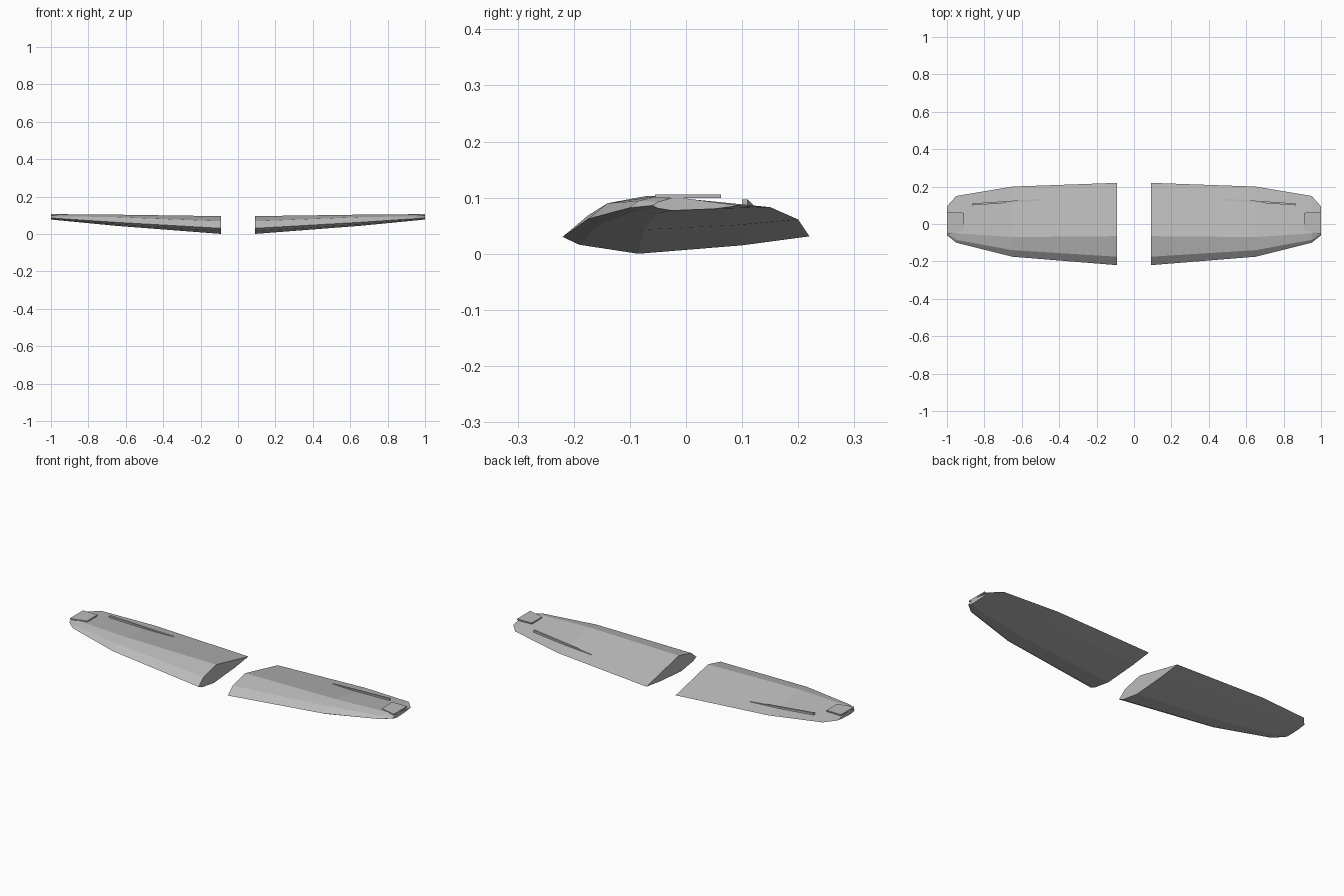
import bpy
import bmesh

cube = bpy.data.objects.get("Cube")
if cube:
    bpy.data.objects.remove(cube)

# Single plain finish
grey = bpy.data.materials.new("light_grey")
grey.use_nodes = True
colour = (0.5, 0.5, 0.5, 1)
grey.diffuse_color = colour
grey.node_tree.nodes["Principled BSDF"].inputs["Base Color"].default_value = colour


def loft(name, rings):
    """Skin matching closed rings, cap both ends and mirror across x."""
    bm = bmesh.new()
    loops = [[bm.verts.new(p) for p in ring] for ring in rings]
    n = len(loops[0])
    for a, b in zip(loops, loops[1:]):
        for i in range(n):
            j = (i + 1) % n
            bm.faces.new((a[i], a[j], b[j], b[i]))
    bm.faces.new(loops[0])
    bm.faces.new(loops[-1])
    bmesh.ops.recalc_face_normals(bm, faces=bm.faces)
    mesh = bpy.data.meshes.new(name)
    bm.to_mesh(mesh)
    bm.free()
    mesh.materials.append(grey)
    obj = bpy.data.objects.new(name, mesh)
    bpy.context.collection.objects.link(obj)
    obj.modifiers.new("mirror", "MIRROR").use_mirror_merge = False
    return obj


def section(x, *profile):
    return [(x, y, z) for y, z in profile]


# Wing panels: leading edge, upper surface, trailing edge, lower surface
loft("wing_panels", [
    section(0.09, (-.22, .03), (-.175, .068), (-.065, .095), (.22, .031),
            (.10, .015), (-.085, 0), (-.19, .016)),
    section(0.65, (-.175, .062), (-.14, .09), (-.07, .103), (.20, .061),
            (.09, .051), (-.075, .043), (-.155, .052)),
    section(0.95, (-.10, .082), (-.085, .094), (-.05, .103), (.15, .083),
            (.06, .077), (-.05, .072), (-.085, .077)),
    section(1.0, (-.06, .086), (-.05, .092), (-.02, .101), (.095, .086),
            (.05, .080), (-.025, .077), (-.05, .081)),
])

# Tapered plates on the wing tips
outline = [(.91, -.032), (1.0, -.055), (1.0, .062), (.91, .06)]
loft("tip_plates", [[(x, y, z) for x, y in outline] for z in (.099, .106)])

# Slim rails rising out of the upper surface towards the tips
def rail_end(x, y, top):
    w, h = .005, .011
    return section(x, (y - w, top - h), (y + w, top - h), (y + w, top), (y - w, top))


loft("upper_rails", [rail_end(.49, .13, .071), rail_end(.865, .105, .097)])
